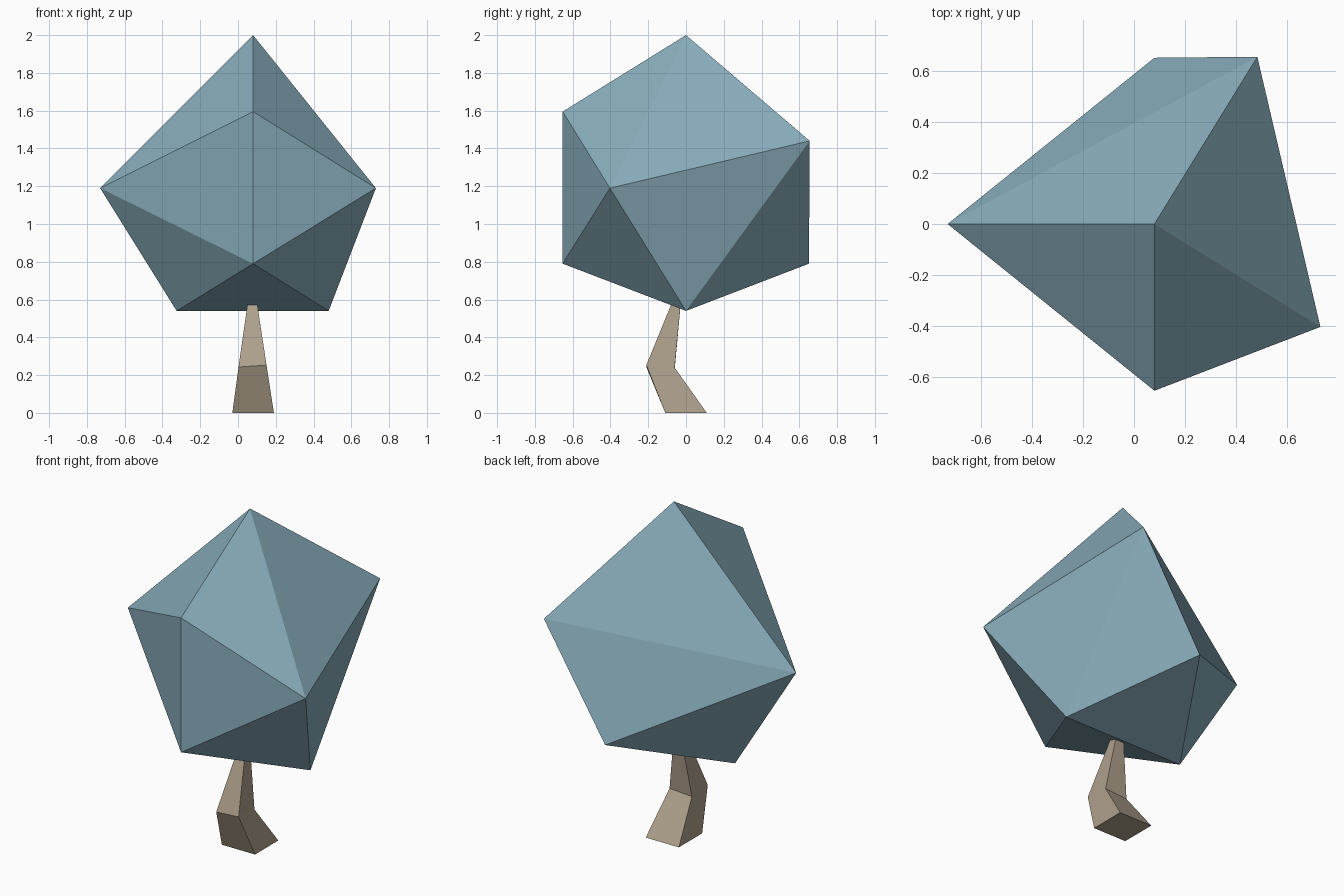
import bpy, bmesh

if "Cube" in bpy.data.objects:
    bpy.data.objects.remove(bpy.data.objects["Cube"])


def finish(name, bm, color):
    bmesh.ops.recalc_face_normals(bm, faces=bm.faces[:])
    mesh = bpy.data.meshes.new(name)
    bm.to_mesh(mesh)
    bm.free()
    mat = bpy.data.materials.new(name + "_colour")
    mat.diffuse_color = color
    mat.use_nodes = True
    mat.node_tree.nodes["Principled BSDF"].inputs["Base Color"].default_value = mat.diffuse_color
    mesh.materials.append(mat)
    obj = bpy.data.objects.new(name, mesh)
    bpy.context.collection.objects.link(obj)
    return obj


# Crown: irregular icosahedron with some corners merged, built as a convex hull
crown_points = [
    (0.08, 0, 2.0),
    (0.08, -0.653, 1.595), (0.08, -0.653, 0.79),
    (-0.73, 0, 1.19), (0.73, -0.403, 1.19),
    (-0.325, 0, 0.54), (0.48, 0, 0.54),
    (0.483, 0.655, 1.44), (0.08, 0.651, 0.79),
]
bm = bmesh.new()
for p in crown_points:
    bm.verts.new(p)
bmesh.ops.convex_hull(bm, input=bm.verts[:])
finish("crown", bm, (0.25, 0.42, 0.50, 1))

# Trunk: bent square shaft, rings of (centre x, half width, front y/z, back y/z)
rings = [
    (0.08, 0.11, (-0.11, 0.0), (0.11, 0.0)),
    (0.077, 0.074, (-0.21, 0.248), (-0.06, 0.235)),
    (0.076, 0.022, (-0.068, 0.60), (-0.026, 0.60)),
]
bm = bmesh.new()
loops = []
for i, (x, h, (fy, fz), (by, bz)) in enumerate(rings):
    tilt = 0.005 if i == 1 else 0
    loops.append([bm.verts.new(p) for p in (
        (x - h, fy, fz - tilt), (x + h, fy, fz + tilt),
        (x + h, by, bz + tilt), (x - h, by, bz - tilt))])
for a, b in zip(loops, loops[1:]):
    for k in range(4):
        n = (k + 1) % 4
        bm.faces.new((a[k], a[n], b[n], b[k]))
bm.faces.new(loops[0][::-1])
bm.faces.new(loops[-1])
finish("trunk", bm, (0.42, 0.35, 0.26, 1))
